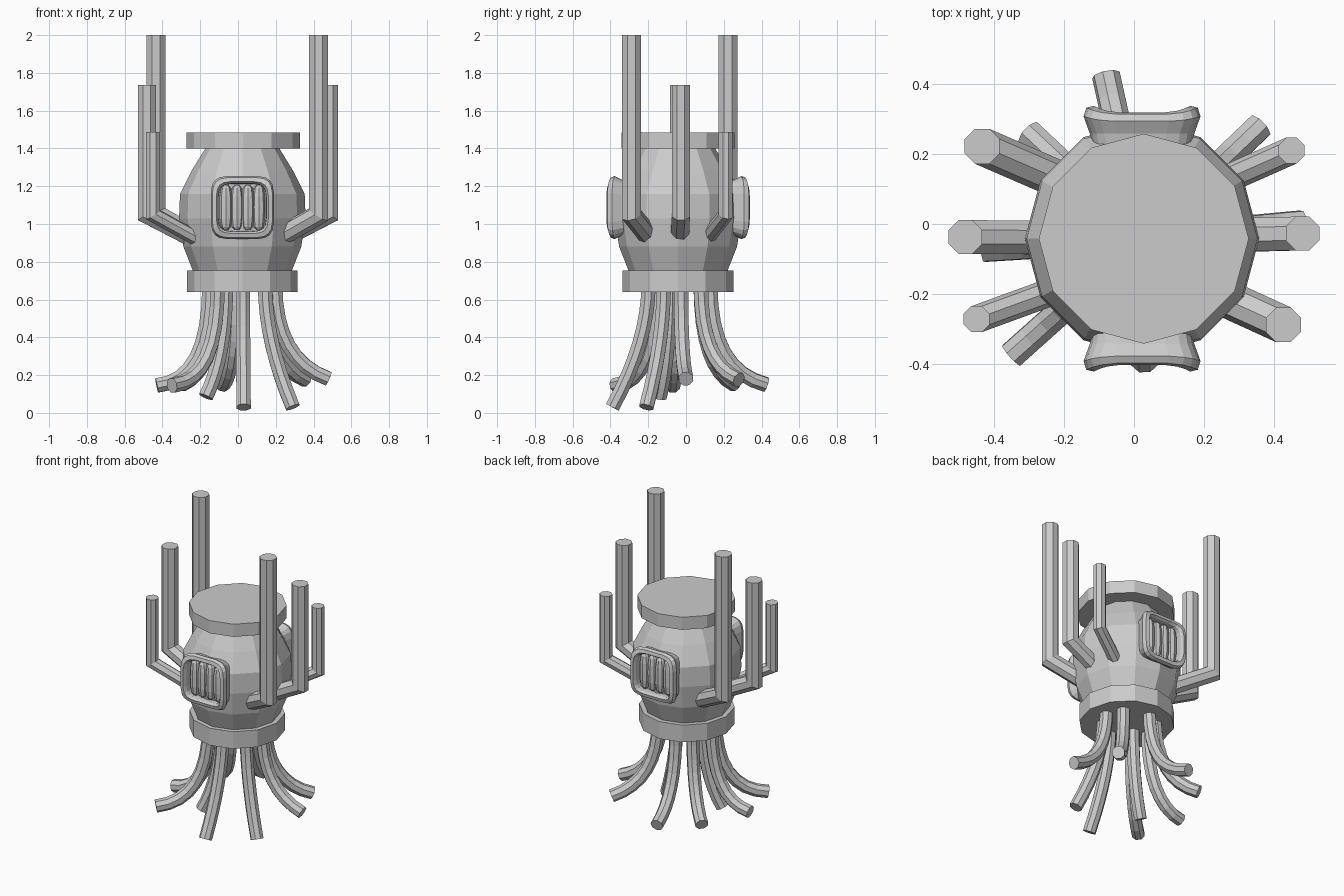
import bpy, bmesh, math
from mathutils import Vector

cube = bpy.data.objects.get("Cube")
if cube:
    bpy.data.objects.remove(cube)

# Single flat colour
grey = bpy.data.materials.new("grey")
grey.use_nodes = True
grey.diffuse_color = (0.6, 0.6, 0.6, 1)
grey.node_tree.nodes["Principled BSDF"].inputs["Base Color"].default_value = (0.6, 0.6, 0.6, 1)

CX, CY = 0.023, -0.042


def loft(name, rings, cap_start=True, cap_end=True):
    """Skin a list of equally sized point loops with flat faces."""
    bm = bmesh.new()
    loops = [[bm.verts.new(p) for p in ring] for ring in rings]
    n = len(loops[0])
    for a, b in zip(loops, loops[1:]):
        for i in range(n):
            j = (i + 1) % n
            bm.faces.new((a[i], a[j], b[j], b[i]))
    if cap_start:
        bm.faces.new(loops[0][::-1])
    if cap_end:
        bm.faces.new(loops[-1])
    bmesh.ops.recalc_face_normals(bm, faces=bm.faces)
    mesh = bpy.data.meshes.new(name)
    bm.to_mesh(mesh)
    bm.free()
    mesh.materials.append(grey)
    obj = bpy.data.objects.new(name, mesh)
    bpy.context.collection.objects.link(obj)
    return obj


def lathe(name, profile, sides, centre, flatten=1.0):
    """Turn (radius, z) pairs around a vertical axis."""
    angles = [math.tau * i / sides for i in range(sides)]
    return loft(name, [[(centre[0] + r * math.cos(a),
                         centre[1] + r * flatten * math.sin(a), z) for a in angles]
                       for r, z in profile])


def tube(name, path, radius, sides=8):
    """Sweep a polygon along a path with mitred joints."""
    path = [Vector(p) for p in path]
    dirs = [(b - a).normalized() for a, b in zip(path, path[1:])]
    u = dirs[0].cross(Vector((0, 1, 0))).normalized()
    v = dirs[0].cross(u)
    ring = []
    for i in range(sides):
        a = math.tau * (i + 0.5) / sides
        ring.append(path[0] + radius * (math.cos(a) * u + math.sin(a) * v))
    rings = [ring]
    for i, d in enumerate(dirs):
        normal = d if i == len(dirs) - 1 else (d + dirs[i + 1]).normalized()
        ring = [p + d * ((path[i + 1] - p).dot(normal) / d.dot(normal)) for p in ring]
        rings.append(ring)
    return loft(name, rings)


# Body, lid and base ring
lathe("body", [(0.25, 0.72), (0.265, 0.76), (0.312, 0.88), (0.335, 1.03),
               (0.33, 1.16), (0.27, 1.28), (0.19, 1.41)], 12, (CX, CY))
lathe("lid", [(0.3, 1.4), (0.3, 1.485)], 12, (CX + 0.005, CY))
lathe("base_ring", [(0.293, 0.64), (0.293, 0.755)], 12, (CX, CY))


# Window housings on front and back
def window(side, label):
    def section(size, depth, flare=0.0):
        pts = []
        for i in range(20):
            a = math.tau * (i + 0.5) / 20
            c, s = math.cos(a), math.sin(a)
            x = math.copysign(abs(c) ** 0.42, c)
            z = math.copysign(abs(s) ** 0.42, s)
            y = depth + flare * x ** 4
            pts.append((CX + size * x, CY + side * y, 1.087 + size * z))
        return pts

    loft(label + "_window_frame", [
        section(0.135, 0.22), section(0.15, 0.3), section(0.168, 0.335, 0.015),
        section(0.16, 0.355, 0.02), section(0.138, 0.36, 0.02),
        section(0.128, 0.345, 0.015), section(0.126, 0.31)])
    # Rounded upright bars
    for i in range(4):
        x = CX + (i - 1.5) * 0.058
        lathe(f"{label}_window_bar_{i + 1}",
              [(0.012, 0.968), (0.026, 0.985), (0.033, 1.03), (0.034, 1.09),
               (0.033, 1.145), (0.026, 1.19), (0.012, 1.207)],
              8, (x, CY + side * 0.32), 0.9)


window(-1, "front")
window(1, "back")

# Bent upright arms: x, y, top height, radius
arms = {
    "left_front_arm": (0.427, -0.288, 2.0, 0.054),
    "left_middle_arm": (0.482, -0.027, 1.737, 0.052),
    "left_back_arm": (0.45, 0.21, 1.487, 0.04),
    "right_front_arm": (-0.45, -0.272, 1.487, 0.04),
    "right_middle_arm": (-0.482, -0.037, 1.737, 0.052),
    "right_back_arm": (-0.434, 0.222, 2.0, 0.054),
}
for name, (x, y, top, r) in arms.items():
    inward = Vector((CX - x, 0.75 * (CY - y), 0)).normalized() * 0.28
    bend = Vector((x, y, 1.05))
    tube(name, [(x, y, top), bend, bend + inward + Vector((0, 0, -0.145))], r)

# Hanging tentacles: tip x, y, z and height of the curve's control point
tips = [
    (0.03, -0.39, 0.03, 0.38), (0.29, -0.21, 0.03, 0.38), (0.48, 0.0, 0.18, 0.28),
    (0.36, 0.28, 0.175, 0.26), (-0.08, 0.425, 0.15, 0.22), (-0.3, 0.26, 0.15, 0.24),
    (-0.43, -0.07, 0.145, 0.17), (-0.35, -0.375, 0.145, 0.17), (-0.17, -0.14, 0.085, 0.3),
]
for i, (x, y, z, bend) in enumerate(tips):
    out = Vector((x - CX, y - CY, 0))
    root = Vector((CX, CY, 0)) + out.normalized() * min(0.175, out.length * 0.45)
    p0 = root + Vector((0, 0, 0.68))
    p1 = root + Vector((0, 0, bend))
    p2 = Vector((x, y, z))
    path = []
    for k in range(9):
        t = k / 8
        path.append(p0 * (1 - t) ** 2 + p1 * 2 * t * (1 - t) + p2 * t * t)
    tube(f"tentacle_{i + 1}", path, 0.041)
